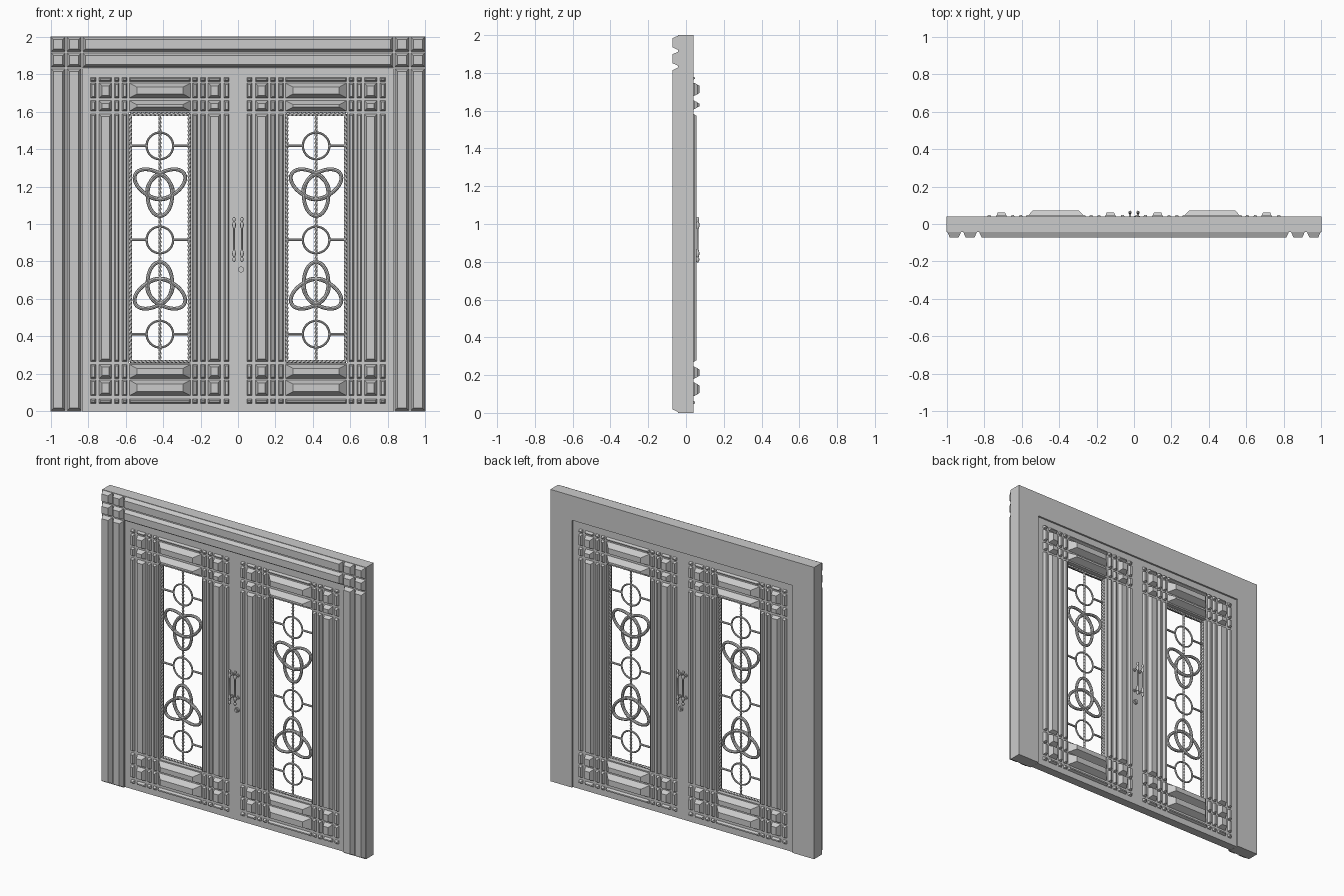
import bpy, bmesh, math
from mathutils import Vector, Matrix

if "Cube" in bpy.data.objects:
    bpy.data.objects.remove(bpy.data.objects["Cube"])

FRONT, BACK = -0.042, 0.041          # casing faces
LEAF0, LEAF1 = -0.030, 0.030         # door leaf faces
CX = -0.417                          # centre of the left leaf


def finish(name, bm, mirror=False, smooth=False):
    bmesh.ops.recalc_face_normals(bm, faces=bm.faces[:])
    me = bpy.data.meshes.new(name)
    bm.to_mesh(me)
    bm.free()
    ob = bpy.data.objects.new(name, me)
    bpy.context.collection.objects.link(ob)
    if mirror:
        ob.modifiers.new("Mirror", 'MIRROR').use_axis[0] = True
    if smooth:
        bpy.ops.object.select_all(action='DESELECT')
        ob.select_set(True)
        bpy.context.view_layer.objects.active = ob
        bpy.ops.object.shade_smooth_by_angle(angle=math.radians(40))
    return ob


def rect(x0, x1, z0, z1):
    return [(x0, z0), (x1, z0), (x1, z1), (x0, z1)]


def bridge(bm, a, b):
    n = len(a)
    for i in range(n):
        bm.faces.new((a[i], a[(i + 1) % n], b[(i + 1) % n], b[i]))


def ring(bm, pts, y):
    return [bm.verts.new((x, y, z)) for x, z in pts]


def raised(bm, x0, x1, z0, z1, ix, iz, y0, y1):
    """Raised panel: base rectangle sloping up to a smaller flat top."""
    a = ring(bm, rect(x0, x1, z0, z1), y0)
    b = ring(bm, rect(x0 + ix, x1 - ix, z0 + iz, z1 - iz), y1)
    bridge(bm, a, b)
    bm.faces.new(a)
    bm.faces.new(b)


def sweep(bm, rings, closed):
    n = len(rings)
    for i in range(n if closed else n - 1):
        bridge(bm, rings[i], rings[(i + 1) % n])
    if not closed:
        bm.faces.new(rings[0])
        bm.faces.new(rings[-1])


def rod(bm, p0, p1, r, sides=8, quarter=None):
    """Straight rod; with 'quarter' it twists a quarter turn per that length."""
    p0, p1 = Vector(p0), Vector(p1)
    d = p1 - p0
    q = d.to_track_quat('Z', 'Y')
    steps = max(1, int(d.length / 0.0065)) if quarter else 1
    rings = []
    for i in range(steps + 1):
        t = i / steps
        tw = t * d.length / quarter * math.pi / 2 if quarter else 0
        rings.append([bm.verts.new(p0 + d * t + q @ Vector((
            r * math.cos(tw + k * math.tau / sides), r * math.sin(tw + k * math.tau / sides), 0)))
            for k in range(sides)])
    sweep(bm, rings, False)


def oval(bm, x, z, a, b, ang, r, segs=40, sides=8):
    """Round-section ring following an ellipse in the xz plane."""
    rot = Matrix.Rotation(ang, 3, 'Y')
    rings = []
    for i in range(segs):
        t = i * math.tau / segs
        p = Vector((a * math.cos(t), 0, b * math.sin(t)))
        n = Vector((b * math.cos(t), 0, a * math.sin(t))).normalized()
        rings.append([bm.verts.new(Vector((x, 0, z)) + rot @ (
            p + n * r * math.cos(k * math.tau / sides) + Vector((0, r * math.sin(k * math.tau / sides), 0))))
            for k in range(sides)])
    sweep(bm, rings, True)


def turned(bm, x, y, profile, sides=12):
    """Turned vertical part from (radius, z) points."""
    sweep(bm, [[bm.verts.new((x + r * math.cos(k * math.tau / sides), y + r * math.sin(k * math.tau / sides), z))
                for k in range(sides)] for r, z in profile], False)


# casing: jambs and lintel in one piece
bm = bmesh.new()
u = [(-1, 0), (-0.835, 0), (-0.835, 1.832), (0.835, 1.832), (0.835, 0), (1, 0), (1, 2), (-1, 2)]
a, b = ring(bm, u, FRONT), ring(bm, u, BACK)
bridge(bm, a, b)
bm.faces.new(a)
bm.faces.new(b)
finish("door_casing", bm)

# casing mouldings on the front
TRIM = -0.071
ROWS = [(1.838, 1.912), (1.922, 1.997)]
bm = bmesh.new()
for x0, x1 in [(-0.997, -0.923), (-0.912, -0.838)]:
    for z0, z1 in [(0.005, 1.828)] + ROWS:
        raised(bm, x0, x1, z0, z1, 0.013, 0.013, FRONT, TRIM)
finish("jamb_moulding", bm, mirror=True)
bm = bmesh.new()
for z0, z1 in ROWS:
    raised(bm, -0.827, 0.827, z0, z1, 0.013, 0.013, FRONT, TRIM)
finish("lintel_moulding", bm)

# door leaf with a window opening
bm = bmesh.new()
out, hole = rect(-0.834, 0, 0, 1.831), rect(CX - 0.164, CX + 0.164, 0.258, 1.594)
o0, o1 = ring(bm, out, LEAF0), ring(bm, out, LEAF1)
h0, h1 = ring(bm, hole, LEAF0), ring(bm, hole, LEAF1)
for p, q in [(o0, h0), (o1, h1), (o0, o1), (h0, h1)]:
    bridge(bm, p, q)
finish("door_leaf", bm, mirror=True)

# raised panels in a grid of columns and rows, on both faces
NARROW, WIDE, MAIN = 0, 1, 2
cols = [(0, 0.163, MAIN)]
for s in (-1, 1):
    cols += [(s * 0.188, 0.013, NARROW), (s * 0.230, 0.013, NARROW),
             (s * 0.291, 0.033, WIDE), (s * 0.356, 0.014, NARROW)]
rows = [(0.043, 0.066, NARROW), (0.084, 0.166, WIDE), (0.176, 0.250, WIDE),
        (1.603, 1.658, WIDE), (1.673, 1.752, WIDE), (1.762, 1.783, NARROW)]
bm = bmesh.new()
for face, s in ((LEAF0, -1), (LEAF1, 1)):
    for c, hw, ck in cols:
        x0, x1 = CX + c - hw, CX + c + hw
        for z0, z1, rk in rows:
            if NARROW in (ck, rk):
                ix, iz, h = 0.007, 0.007, 0.018
            elif ck == MAIN:
                ix, iz, h = 0.040, 0.021, 0.042
            else:
                ix, iz, h = 0.014, 0.014, 0.032
            raised(bm, x0, x1, z0, z1, ix, iz, face, face + s * h)
        if ck != MAIN:                       # tall strips beside the window
            i, h = (0.012, 0.025) if ck == WIDE else (0.007, 0.018)
            raised(bm, x0, x1, 0.266, 1.586, i, i, face, face + s * h)
finish("raised_panels", bm, mirror=True)

# twisted border around the window and the twisted centre bar
bm = bmesh.new()
zb, zt = 0.266, 1.586
for s in (-1, 1):
    rod(bm, (CX + s * 0.157, 0, zb), (CX + s * 0.157, 0, zt), 0.009, 4, 0.022)
for z in (zb, zt):
    rod(bm, (CX - 0.16, 0, z), (CX + 0.16, 0, z), 0.009, 4, 0.022)
rod(bm, (CX, 0, zb), (CX, 0, zt), 0.008, 4, 0.022)
finish("twisted_bars", bm, mirror=True)

# circles with side bars
bm = bmesh.new()
for z in (0.412, 0.915, 1.417):
    oval(bm, CX, z, 0.071, 0.071, 0, 0.006)
    for s in (-1, 1):
        rod(bm, (CX + s * 0.071, 0, z), (CX + s * 0.16, 0, z), 0.007)
finish("grille_circles", bm, mirror=True, smooth=True)

# trefoils of three overlapping ovals, the lower one inverted
bm = bmesh.new()
for zc, up in ((1.193, -1), (0.647, 1)):
    for k in range(3):
        t = up * math.pi / 2 + k * math.tau / 3
        oval(bm, CX + 0.039 * math.cos(t), zc + 0.039 * math.sin(t), 0.111, 0.066, -t, 0.010)
finish("grille_trefoils", bm, mirror=True, smooth=True)

# pull handles on both faces
grip = [(0.003, 0.797), (0.008, 0.804), (0.009, 0.815), (0.005, 0.824), (0.008, 0.832), (0.009, 0.850),
        (0.005, 0.864), (0.005, 0.976), (0.009, 0.986), (0.009, 1.002), (0.005, 1.012), (0.008, 1.022),
        (0.008, 1.031), (0.003, 1.038)]
bm = bmesh.new()
for s in (-1, 1):
    turned(bm, -0.021, s * 0.062, grip)
    for z in (0.841, 0.994):
        rod(bm, (-0.021, s * 0.028, z), (-0.021, s * 0.062, z), 0.006, 12)
        rod(bm, (-0.021, s * 0.028, z), (-0.021, s * 0.036, z), 0.011, 12)
finish("pull_handles", bm, mirror=True, smooth=True)

# lock cylinder on the right leaf
bm = bmesh.new()
rod(bm, (0.016, -0.042, 0.757), (0.016, 0.042, 0.757), 0.016, 16)
rod(bm, (0.016, -0.047, 0.757), (0.016, 0.047, 0.757), 0.009, 16)
finish("lock_cylinder", bm, smooth=True)
